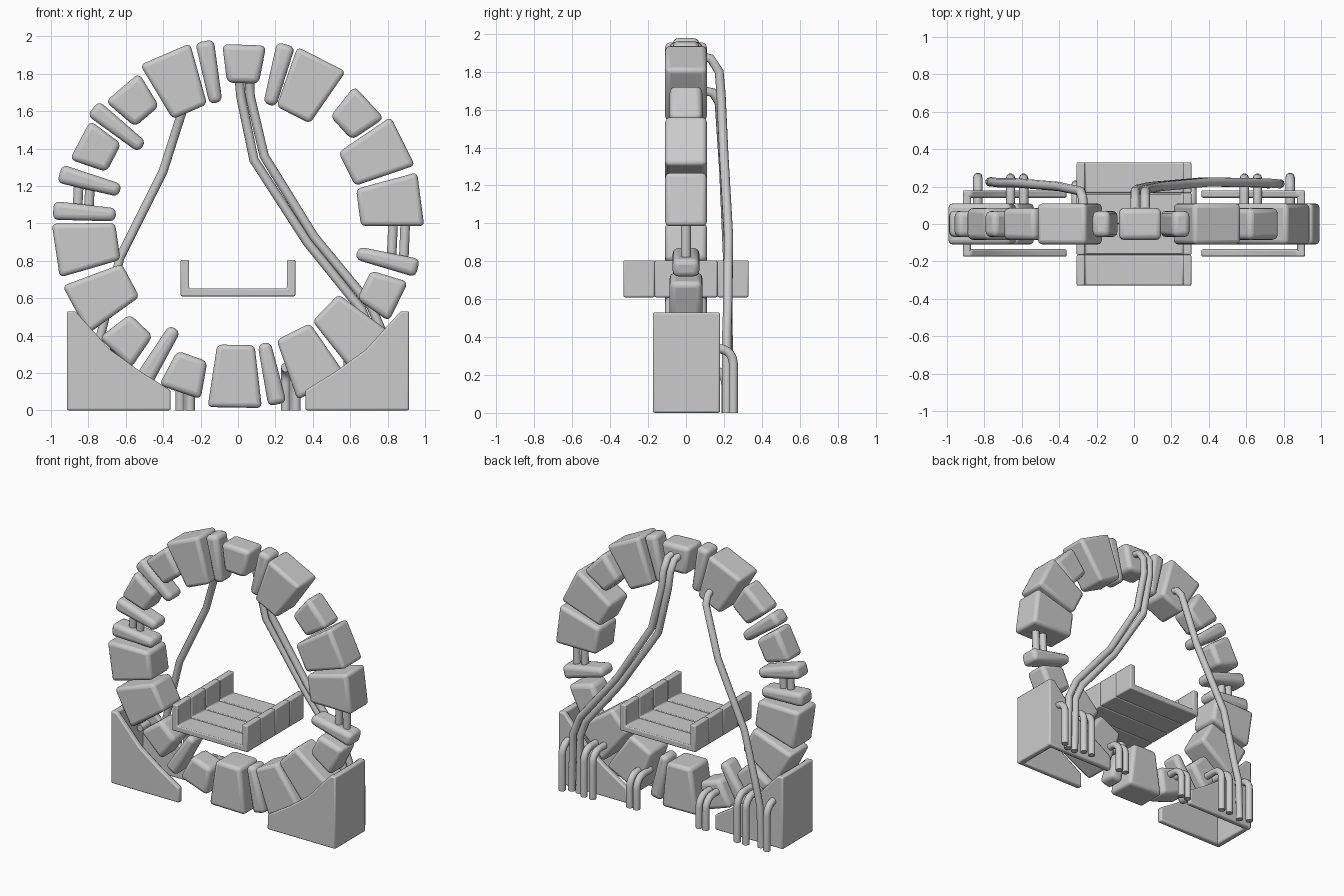
import bpy, bmesh
from math import sin, cos, radians, pi

if "Cube" in bpy.data.objects:
    bpy.data.objects.remove(bpy.data.objects["Cube"])

def smooth(ob, angle=35):
    bpy.ops.object.select_all(action='DESELECT')
    ob.select_set(True)
    bpy.context.view_layer.objects.active = ob
    bpy.ops.object.shade_smooth_by_angle(angle=radians(angle))

def prism(name, parts, bevel, segs=3):
    """One object from (xz profile, y0, y1) extrusions, with rounded edges."""
    bm = bmesh.new()
    for profile, y0, y1 in parts:
        face = bm.faces.new([bm.verts.new((x, y0, z)) for x, z in profile])
        new = bmesh.ops.extrude_face_region(bm, geom=[face])['geom']
        for v in new:
            if isinstance(v, bmesh.types.BMVert):
                v.co.y = y1
    bmesh.ops.recalc_face_normals(bm, faces=bm.faces)
    me = bpy.data.meshes.new(name)
    bm.to_mesh(me)
    bm.free()
    ob = bpy.data.objects.new(name, me)
    bpy.context.collection.objects.link(ob)
    mod = ob.modifiers.new("round", 'BEVEL')
    mod.width, mod.segments = bevel, segs
    mod.limit_method, mod.angle_limit = 'ANGLE', radians(30)
    smooth(ob, 40)
    return ob

def pipe(name, pts, radius=0.025):
    cu = bpy.data.curves.new(name, 'CURVE')
    cu.dimensions = '3D'
    cu.bevel_depth, cu.bevel_resolution, cu.use_fill_caps = radius, 3, True
    sp = cu.splines.new('POLY')
    sp.points.add(len(pts) - 1)
    for p, co in zip(sp.points, pts):
        p.co = (*co, 1)
    ob = bpy.data.objects.new(name, cu)
    bpy.context.collection.objects.link(ob)
    bpy.ops.object.select_all(action='DESELECT')
    ob.select_set(True)
    bpy.context.view_layer.objects.active = ob
    bpy.ops.object.convert(target='MESH')
    smooth(bpy.context.view_layer.objects.active, 60)

# Ring blocks: inner radius, outer radius, inner width, outer width, half depth, bevel
KINDS = {'big':   (0.65, 0.985, 0.20, 0.29, 0.11, 0.025),
         'small': (0.75, 0.955, 0.17, 0.235, 0.086, 0.03),
         'thin':  (0.655, 0.99, 0.07, 0.10, 0.07, 0.03)}
# Clockwise angle from the top for each block of a kind
ANGLES = {'big':   (27, 63.5, 82.5, 134, 153, 181, 242, 261.5, 336.7),
          'small': (2, 47.3, 116, 199, 223.5, 297.8, 319.6),
          'thin':  (15, 104, 167.7, 211, 274, 285.6, 308.5, 349.6)}
for kind, angles in ANGLES.items():
    r0, r1, w0, w1, d, bev = KINDS[kind]
    for deg in angles:
        s, c = sin(radians(deg)), cos(radians(deg))
        quad = [(r * s + t * c, 1 + r * c - t * s)
                for r, t in ((r0, -w0/2), (r0, w0/2), (r1, w1/2), (r1, -w1/2))]
        prism("ring_block_" + kind, [(quad, -d, d)], bev)

# Base brackets: front and back panels with an outer wall, open inside
panel = [(0.915, 0), (0.915, 0.53), (0.87, 0.53), (0.77, 0.42),
         (0.685, 0.326), (0.525, 0.21), (0.36, 0.107), (0.36, 0)]
wall = [(0.915, 0), (0.915, 0.53), (0.872, 0.53), (0.872, 0)]
for side, k in (("left", -1), ("right", 1)):
    p = [(k * x, z) for x, z in panel]
    w = [(k * x, z) for x, z in wall]
    prism("base_bracket_" + side,
          [(p, -0.175, -0.135), (p, 0.14, 0.18), (w, -0.175, 0.18)], 0.01, 2)

# Walkway: four channel sections in a row
channel = [(-0.307, 0.61), (0.307, 0.61), (0.307, 0.805), (0.262, 0.805),
           (0.262, 0.652), (-0.262, 0.652), (-0.262, 0.805), (-0.307, 0.805)]
for i in range(4):
    y = -0.33 + 0.165 * i
    prism("walkway_section", [(channel, y, y + 0.165)], 0.008, 2)

# Long hoses down the back
pipe("long_hose_left", [(-0.27, 0.09, 1.70), (-0.275, 0.14, 1.69), (-0.285, 0.175, 1.64),
     (-0.40, 0.20, 1.28), (-0.63, 0.22, 0.82), (-0.72, 0.22, 0.46),
     (-0.76, 0.225, 0.30), (-0.77, 0.225, 0)])
pipe("long_hose_right", [(0.005, 0.07, 1.88), (0.005, 0.13, 1.87), (0.005, 0.175, 1.80),
     (0.015, 0.185, 1.68), (0.085, 0.20, 1.34), (0.37, 0.225, 0.90),
     (0.66, 0.22, 0.54), (0.71, 0.215, 0.42), (0.72, 0.215, 0)])
pipe("long_hose_right", [(0.06, 0.07, 1.88), (0.06, 0.13, 1.87), (0.06, 0.175, 1.80),
     (0.065, 0.185, 1.68), (0.14, 0.20, 1.36), (0.405, 0.225, 0.93),
     (0.71, 0.22, 0.56), (0.77, 0.215, 0.42), (0.78, 0.215, 0)])

# Short arched hoses from the ring to the ground
def arch(x, top, y_out):
    r = 0.08
    arc = [(x, y_out - r + r * sin(a), top - r + r * cos(a))
           for a in (pi / 2 * i / 5 for i in range(6))]
    pipe("short_hose", [(x, 0.05, top)] + arc + [(x, y_out, 0)])
for k in (-1, 1):
    for x, top, y in ((0.255, 0.23, 0.21), (0.31, 0.23, 0.21),
                      (0.59, 0.34, 0.245), (0.66, 0.34, 0.245), (0.835, 0.34, 0.25)):
        arch(k * x, top, y)

# Connector rods bridging gaps in the ring
for x, z0, z1 in ((0.82, 0.80, 1.02), (0.885, 0.78, 1.02),
                  (-0.86, 1.04, 1.24), (-0.80, 1.04, 1.22)):
    pipe("connector_rod", [(x, 0, z0), (x + 0.01, 0, z1)], 0.027)
